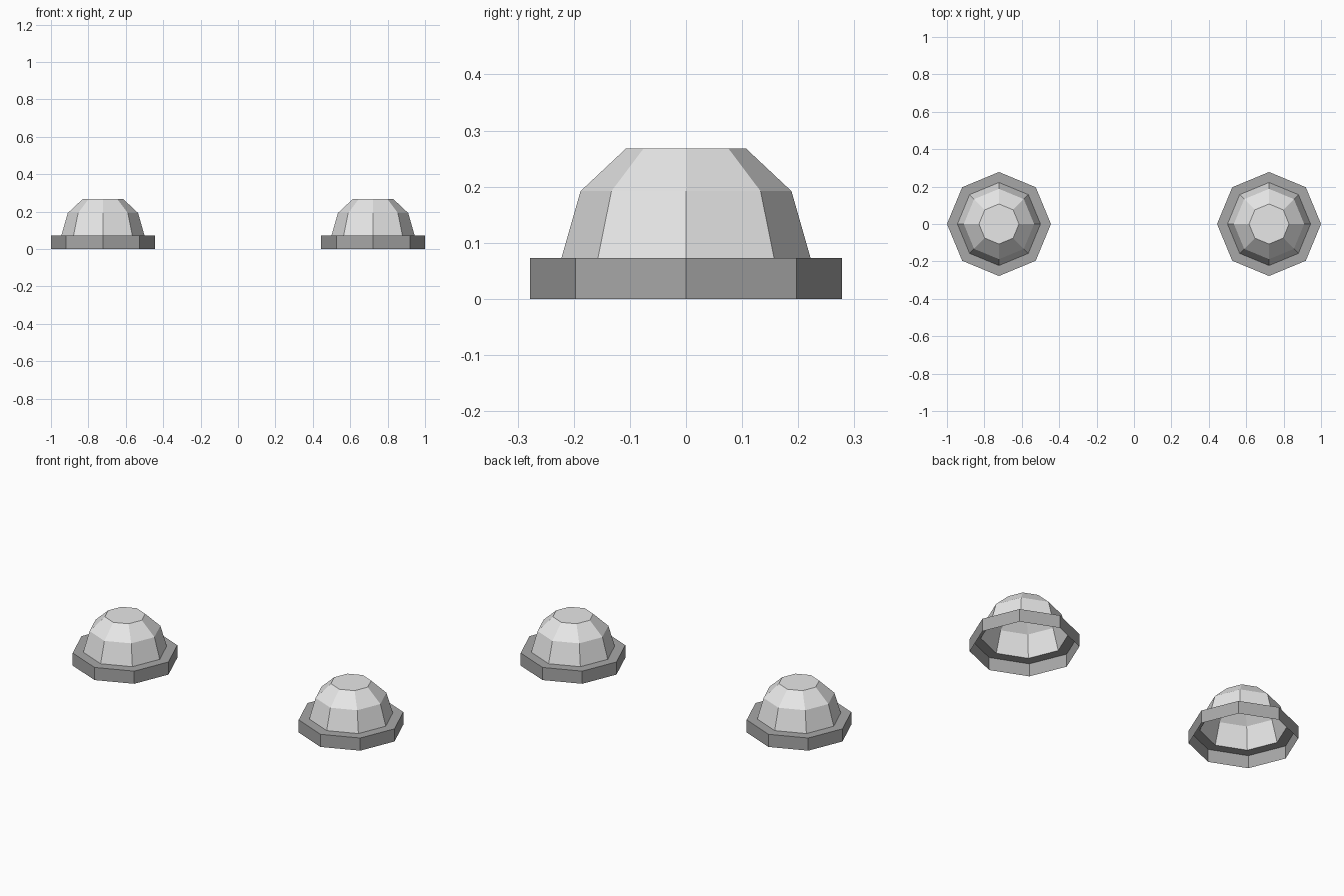
import bpy
import bmesh
from math import cos, sin, pi

cube = bpy.data.objects.get("Cube")
if cube:
    bpy.data.objects.remove(cube, do_unlink=True)

SIDES = 8
OFFSET = 0.722


def make_material(name, grey):
    mat = bpy.data.materials.new(name)
    mat.use_nodes = True
    colour = (grey, grey, grey, 1)
    mat.diffuse_color = colour
    mat.node_tree.nodes["Principled BSDF"].inputs["Base Color"].default_value = colour
    return mat


def lathe(name, profile, x, mat, cap=False):
    """Open octagonal shell through (radius, height) points, bottom to top."""
    bm = bmesh.new()
    rings = []
    for radius, z in profile:
        angles = [2 * pi * i / SIDES for i in range(SIDES)]
        rings.append([bm.verts.new((radius * cos(a), radius * sin(a), z)) for a in angles])
    for low, high in zip(rings, rings[1:]):
        for i in range(SIDES):
            j = (i + 1) % SIDES
            bm.faces.new((low[i], low[j], high[j], high[i]))
    if cap:
        bm.faces.new(rings[-1])
    mesh = bpy.data.meshes.new(name)
    bm.to_mesh(mesh)
    bm.free()
    mesh.materials.append(mat)
    obj = bpy.data.objects.new(name, mesh)
    obj.location.x = x
    bpy.context.scene.collection.objects.link(obj)
    return obj


base_grey = make_material("mid grey", 0.39)
dome_grey = make_material("light grey", 0.8)

# Flanged rim (hollow underneath) and faceted dome on each side
rim_profile = [(0.278, 0), (0.278, 0.073), (0.222, 0.073)]
dome_profile = [(0.222, 0.073), (0.188, 0.192), (0.107, 0.268)]

for side, sign in (("left", 1), ("right", -1)):
    lathe(side + "_rim", rim_profile, sign * OFFSET, base_grey)
    lathe(side + "_dome", dome_profile, sign * OFFSET, dome_grey, cap=True)
